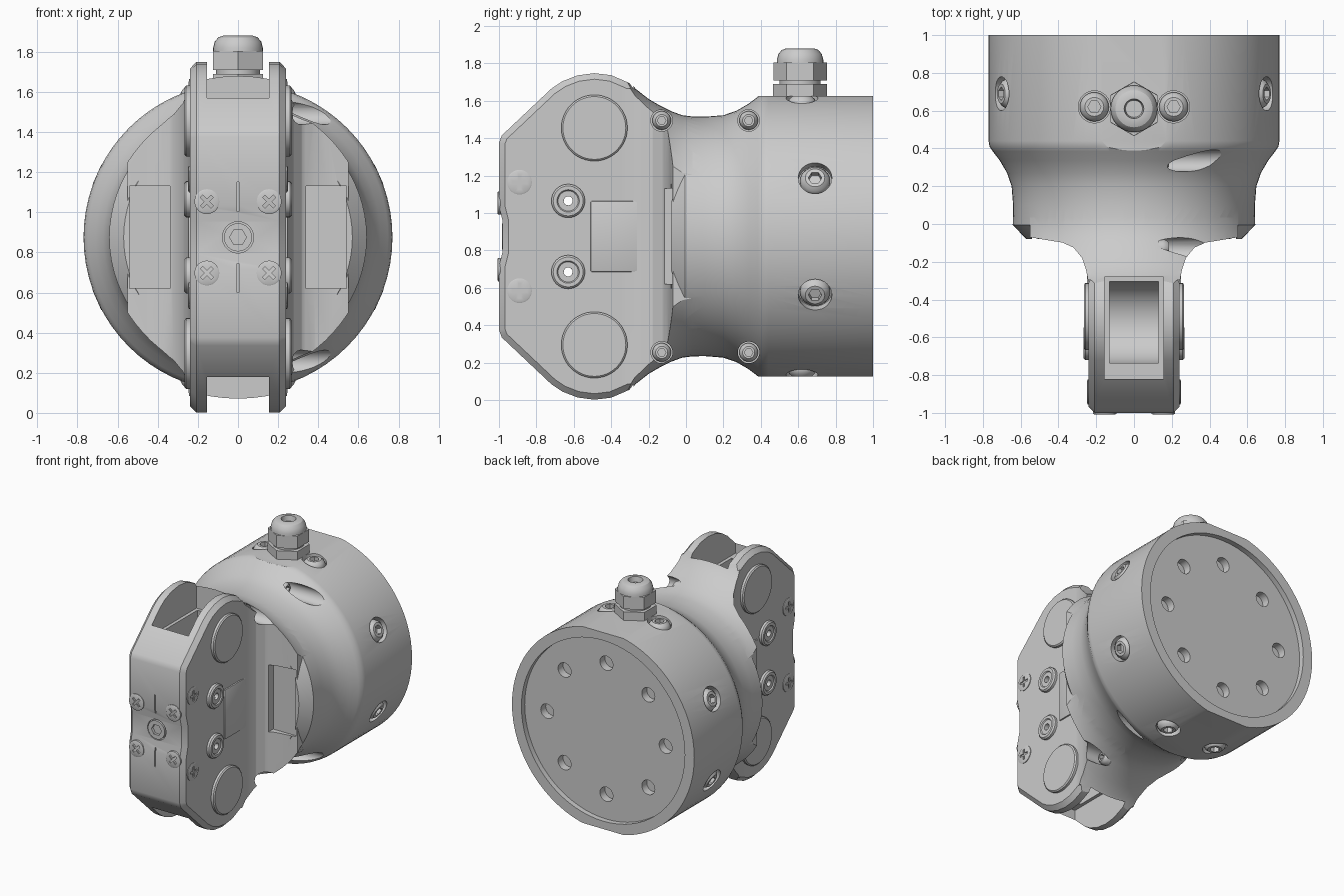
import bpy, bmesh, math
from mathutils import Vector, Matrix

if "Cube" in bpy.data.objects:
    bpy.data.objects.remove(bpy.data.objects["Cube"])

C = 0.875                                   # height of the main axis
X, Y, Z = Vector((1, 0, 0)), Vector((0, 1, 0)), Vector((0, 0, 1))


def frame(loc, d, spin=0):
    q = Vector(d).to_track_quat('Z', 'Y').to_matrix().to_4x4()
    return Matrix.Translation(loc) @ q @ Matrix.Rotation(spin, 4, 'Z')


def finish(name, bm, mat=None):
    bmesh.ops.recalc_face_normals(bm, faces=bm.faces)
    if mat:
        bm.transform(mat)
    me = bpy.data.meshes.new(name)
    bm.to_mesh(me)
    bm.free()
    ob = bpy.data.objects.new(name, me)
    bpy.context.collection.objects.link(ob)
    return ob


def lathe(name, prof, loc, d, segs=32, spin=0):
    """Revolve (radius, distance) points around direction d."""
    bm = bmesh.new()
    rings = []
    for r, t in prof:
        n = 1 if r == 0 else segs
        rings.append([bm.verts.new((r * math.cos(2 * math.pi * i / segs),
                                    r * math.sin(2 * math.pi * i / segs), t)) for i in range(n)])
    pairs = list(zip(rings, rings[1:]))
    if prof[0][0] > 0:
        pairs.append((rings[-1], rings[0]))
    for a, b in pairs:
        for i in range(segs):
            j = (i + 1) % segs
            vs = [a[i % len(a)], a[j % len(a)], b[j % len(b)], b[i % len(b)]]
            vs = list(dict.fromkeys(vs))
            if len(vs) > 2:
                bm.faces.new(vs)
    return finish(name, bm, frame(loc, d, spin))


def cyl(name, r, t0, t1, loc, d, segs=32, spin=0):
    return lathe(name, [(0, t0), (r, t0), (r, t1), (0, t1)], loc, d, segs, spin)


def box(name, lo, hi, mat=None, bevel=0):
    bm = bmesh.new()
    bmesh.ops.create_cube(bm, size=1)
    for v in bm.verts:
        v.co = [(lo[k] + hi[k]) / 2 + v.co[k] * (hi[k] - lo[k]) for k in range(3)]
    if bevel:
        bmesh.ops.bevel(bm, geom=bm.edges[:], offset=bevel, segments=2, profile=0.5, affect='EDGES')
    return finish(name, bm, mat)


def prism(name, pts, axis, lo, hi, bevel=0):
    bm = bmesh.new()
    put = (lambda p, t: (t, p[0], p[1])) if axis == 'x' else (lambda p, t: (p[0], p[1], t))
    a, b = [[bm.verts.new(put(p, t)) for p in pts] for t in (lo, hi)]
    caps = [bm.faces.new(a), bm.faces.new(b)]
    for i in range(len(pts)):
        j = (i + 1) % len(pts)
        bm.faces.new((a[i], a[j], b[j], b[i]))
    bmesh.ops.recalc_face_normals(bm, faces=bm.faces)
    if bevel:
        edges = {e for f in caps for e in f.edges}
        bmesh.ops.bevel(bm, geom=list(edges), offset=bevel, segments=1, affect='EDGES')
    return finish(name, bm)


def boolean(a, b, op='DIFFERENCE'):
    m = a.modifiers.new("bool", 'BOOLEAN')
    m.object, m.operation, m.solver = b, op, 'EXACT'
    bpy.context.view_layer.objects.active = a
    bpy.ops.object.modifier_apply(modifier=m.name)
    bpy.data.objects.remove(b)


def screw(name, loc, d, r, kind, h=0.03, spin=0):
    """Screw head with a hex socket (domed) or a cross recess (flat)."""
    if kind == 'hex':
        prof = [(0, -0.04), (r, -0.04), (r, h * 0.3), (r * 0.88, h * 0.7), (r * 0.65, h), (0, h)]
    else:
        prof = [(0, -0.04), (r, -0.04), (r, h * 0.6), (r * 0.9, h), (0, h)]
    ob = lathe(name, prof, loc, d, 28)
    if kind == 'hex':
        boolean(ob, cyl("cut", r * 0.45, h - 0.04, 1, loc, d, 6))
    else:
        for k in (0, math.pi / 2):
            boolean(ob, box("cut", (-r * .6, -r * .13, h - .025), (r * .6, r * .13, 1),
                            frame(loc, d, spin + k)))


# fin: silhouette seen from the side, mirrored about the main axis
up = [(-.98, .08), (-1, .16), (-1, .50), (-.985, .54), (-.72, .79), (-.66, .83), (-.58, .861),
      (-.49, .873), (-.40, .862), (-.33, .832), (-.27, .805), (.1, .805)]
outline = [(y, C + h) for y, h in up] + [(y, C - h) for y, h in reversed(up)]
housing = prism("housing", outline, 'x', -.24, .24, .032)

# curved fillet between fin and round body, trimmed by a flared revolve
half = [(.22, -.36), (.24, -.32), (.252, -.25), (.275, -.18), (.32, -.125), (.38, -.098),
        (.45, -.087), (.55, -.07), (.55, .09)]
boolean(housing, prism("fillet", half + [(-x, y) for x, y in reversed(half)], 'z',
                       C - .79, C + .79), 'UNION')
flare = [(0, -1.2), (1.2, -1.2), (1.2, -.42), (.86, -.32), (.79, -.27), (.735, -.2), (.7, -.14),
         (.67, -.08), (.648, -.02), (.638, .06), (0, .06)]
boolean(housing, lathe("flare", flare, (0, 0, C), Y, 72), 'INTERSECT')

# round body with waist and recessed back
body = [(0, -.08), (.57, -.08), (.642, -.005), (.64, .1), (.648, .2), (.672, .27), (.71, .335),
        (.748, .385), (.765, .41), (.77, .44), (.77, 1), (.69, 1), (.69, .96), (0, .96)]
boolean(housing, lathe("body", body, (0, 0, C), Y, 72), 'UNION')

for s in (-1, 1):
    # flats at top and bottom of the body
    z0, z1 = sorted((C + s * .75, C + s * 1))
    boolean(housing, box("cut", (-.6, .3, z0), (.6, 1.1, z1)))
    # open slots in the fin with a round pocket below
    z0, z1 = sorted((C + s * .62, C + s * 1.1))
    boolean(housing, box("cut", (-.155, -.82, z0), (.155, -.28, z1)))
    boolean(housing, cyl("cut", .22, -.13, .13, (0, -.52, C + s * .58), X, 40))
    # shallow recesses in the crescent faces
    x0, x1 = sorted((s * .34, s * .54))
    boolean(housing, box("cut", (x0, -.3, C - .255), (x1, -.06, C + .255)))
    # through holes, and grooves on the fin front
    boolean(housing, cyl("cut", .024, -1, 1, (0, -.63, C + s * .19), X, 20))
    z0, z1 = sorted((C + s * .13, C + s * .275))
    boolean(housing, box("cut", (-.004, -1.1, z0), (.004, -.975, z1)))
    # clamp screws sunk into the waist from one side
    for y in (-.13, .335):
        p = (0, y, C + s * .62)
        boolean(housing, cyl("cut", .058, .13, 1, p, X, 28))
        screw("clamp_screw", (.14, y, C + s * .62), X, .05, 'hex', .045)
    # counterbored screws around the body
    for t in (-1, 1):
        a = math.radians(24)
        d = Vector((t * math.cos(a), 0, s * math.sin(a)))
        base = Vector((0, .69, C))
        boolean(housing, cyl("cut", .09, .715, 1, base, d))
        screw("side_screw", base + d * .715, d, .08, 'hex', .055)
        p = Vector((t * .21, .62, C + s * .7))
        boolean(housing, cyl("cut", .085, 0, .3, p, Z * s))
        screw("cover_screw", p, Z * s, .077, 'hex', .05)

# front hex socket and ring of holes in the back
boolean(housing, cyl("cut", .078, -.2, 0, (0, -.965, C), Y, 32))
socket = cyl("front_socket", .07, 0, .035, (0, -.95, C), -Y, 32)
boolean(socket, cyl("cut", .042, 0, .1, (0, -.95, C), -Y, 6))
for i in range(8):
    a = i * math.pi / 4
    boolean(housing, cyl("cut", .055, -.06, .2, (.5 * math.cos(a), .96, C + .5 * math.sin(a)), Y, 24))

# fin fittings: discs, bosses and cross screws on both sides, screws on the front
for s in (-1, 1):
    for t in (-1, 1):
        d = X * s
        lathe("side_disc", [(0, -.02), (.177, -.02), (.177, .018), (.168, .026), (0, .026)],
              (s * .24, -.49, C + t * .58), d, 48)
        lathe("side_boss", [(.09, -.02), (.09, .018), (.08, .028), (.06, .028), (.054, .02),
                            (.024, .02), (.024, -.02)], (s * .24, -.63, C + t * .19), d, 32)
        screw("side_cross_screw", (s * .24, -.89, C + t * .29), d, .066, 'cross', .008)
        screw("front_screw", (s * .155, -1, C + t * .178), -Y, .062, 'cross', .008, math.pi / 4)
    x0, x1 = sorted((s * .2, s * .25))
    box("side_panel", (x0, -.51, C - .19), (x1, -.16, C + .19), None, .008)

# cable gland on top
g = (0, .61, 0)
cyl("gland_base", .145, 1.61, 1.69, g, Z, 6, math.pi / 2)
cyl("gland_neck", .11, 1.68, 1.72, g, Z)
cyl("gland_nut", .143, 1.71, 1.805, g, Z, 6, math.pi / 2)
lathe("gland_cap", [(0, 1.79), (.124, 1.79), (.124, 1.82), (.116, 1.85), (.098, 1.872), (.075, 1.88),
                    (.052, 1.88), (.045, 1.84), (0, 1.84)], g, Z, 32)

# smooth curved areas, keep edges crisp
bpy.ops.object.select_all(action='SELECT')
bpy.ops.object.shade_smooth_by_angle(angle=math.radians(28))
